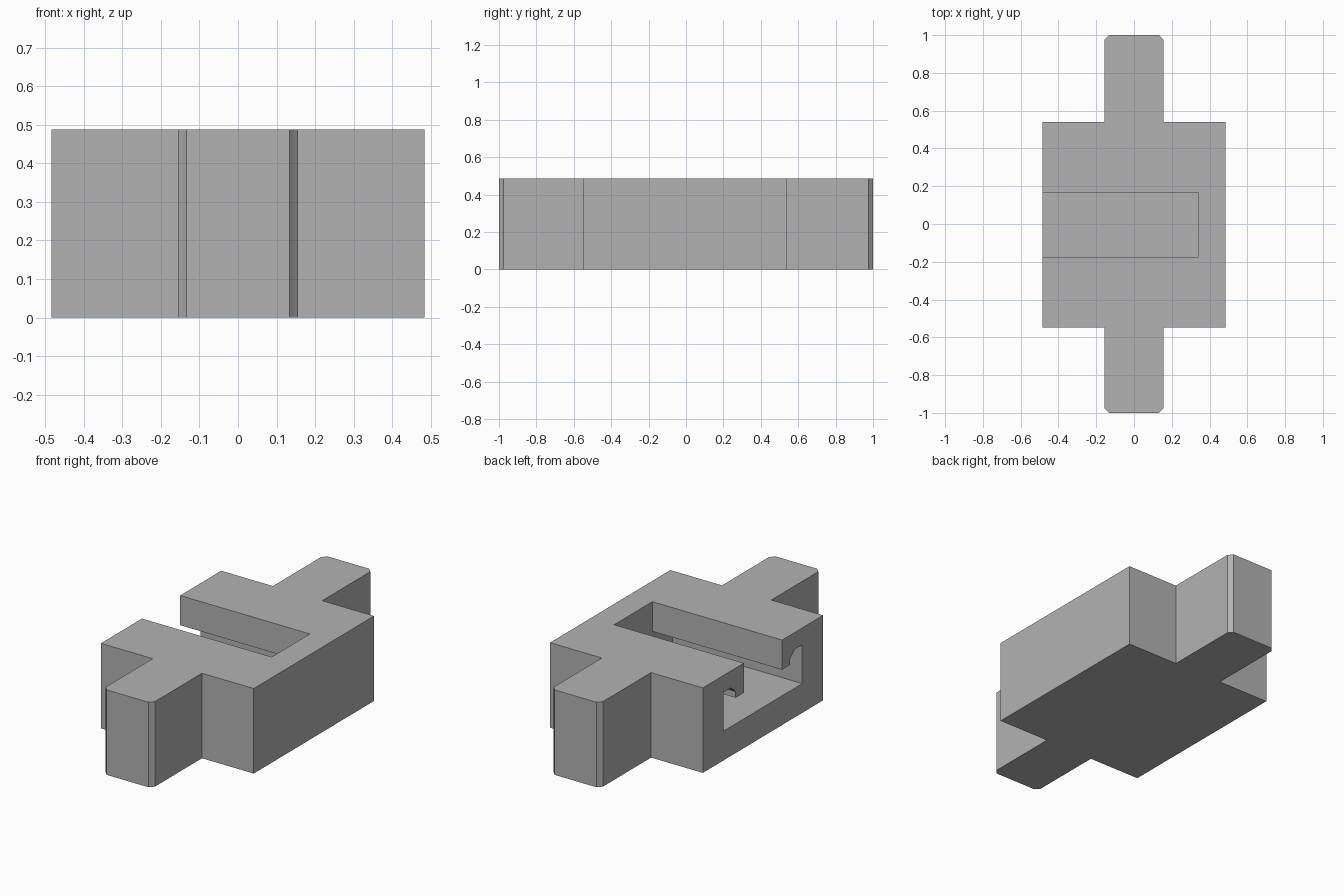
import bpy
from mathutils import Matrix, Vector

cube = bpy.data.objects.get("Cube")
if cube:
    bpy.data.objects.remove(cube, do_unlink=True)

HEIGHT = 0.487
HALF_WIDTH = 0.484
SHIFT = -0.005          # the block and its slot sit slightly forward of the tabs

grey = bpy.data.materials.new("plain grey")
grey.use_nodes = True
colour = (0.45, 0.45, 0.45, 1)
grey.diffuse_color = colour
grey.node_tree.nodes["Principled BSDF"].inputs["Base Color"].default_value = colour


def prism(name, outline, direction):
    """Extrude a closed loop of 3D points along a direction."""
    n = len(outline)
    base = [Vector(p) for p in outline]
    verts = base + [p + Vector(direction) for p in base]
    faces = [list(range(n))[::-1], list(range(n, 2 * n))]
    faces += [[i, (i + 1) % n, (i + 1) % n + n, i + n] for i in range(n)]
    mesh = bpy.data.meshes.new(name)
    mesh.from_pydata(verts, [], faces)
    mesh.materials.append(grey)
    obj = bpy.data.objects.new(name, mesh)
    bpy.context.collection.objects.link(obj)
    # make the normals point outward
    import bmesh
    bm = bmesh.new()
    bm.from_mesh(mesh)
    bmesh.ops.recalc_face_normals(bm, faces=bm.faces)
    bm.to_mesh(mesh)
    bm.free()
    return obj


# Plan outline: wide block with a chamfered tab at each end
block = 0.544
right_back = [(HALF_WIDTH, block + SHIFT), (0.156, block + SHIFT),
              (0.156, 0.975), (0.144, 0.987), (0.133, 1.0)]
left_back = [(-x, y) for x, y in reversed(right_back)]
left_front = [(-x, 2 * SHIFT - y if y < 0.6 else -y) for x, y in right_back]
right_front = [(-x, y) for x, y in reversed(left_front)]
plan = right_back + left_back + left_front + right_front
body = prism("slotted_block", [(x, y, 0) for x, y in plan], (0, 0, HEIGHT))

# Slot section: narrow mouth, hooked lips and a wide chamber, open on one side
half = [(0.173, 0.6), (0.173, 0.317), (0.247, 0.317), (0.247, 0.352),
        (0.265, 0.37), (0.292, 0.39), (0.355, 0.39), (0.355, 0.168)]
section = half + [(-y, z) for y, z in reversed(half)]
slot = prism("slot_cutter", [(-0.6, y + SHIFT, z) for y, z in section], (0.6 + 0.338, 0, 0))
slot.hide_render = True

cut = body.modifiers.new("slot", "BOOLEAN")
cut.operation = "DIFFERENCE"
cut.solver = "EXACT"
cut.object = slot

# Bake the cut and drop the cutter
bpy.context.view_layer.objects.active = body
body.select_set(True)
bpy.ops.object.modifier_apply(modifier=cut.name)
bpy.data.objects.remove(slot, do_unlink=True)
